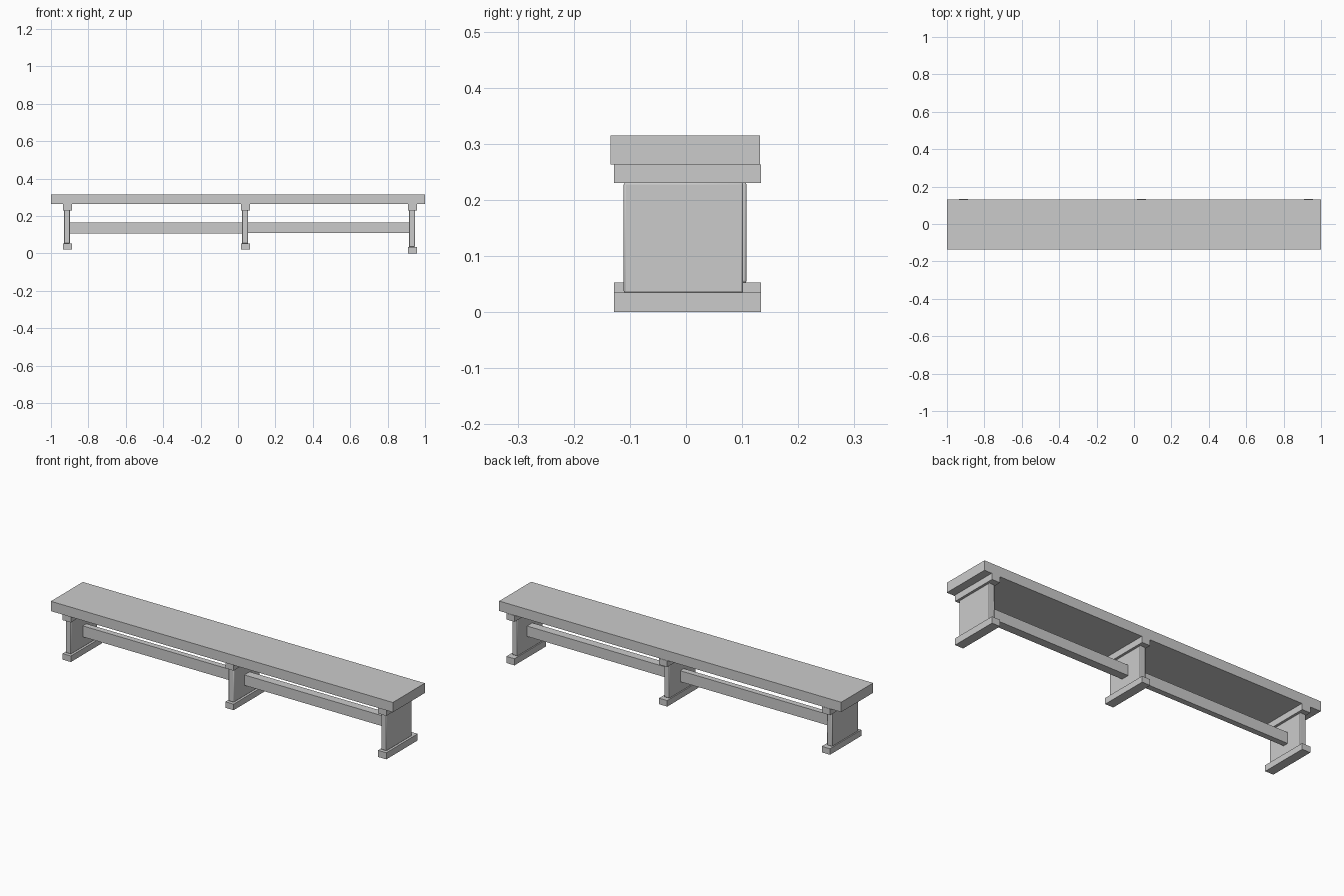
import bpy

if "Cube" in bpy.data.objects:
    bpy.data.objects.remove(bpy.data.objects["Cube"])


def box(name, x, y, z, bevel=0.0):
    """Box from (min, max) ranges, optionally with eased edges."""
    bpy.ops.mesh.primitive_cube_add(size=1, location=[(a + b) / 2 for a, b in (x, y, z)])
    ob = bpy.context.object
    ob.name = name
    ob.scale = [b - a for a, b in (x, y, z)]
    bpy.ops.object.transform_apply(location=False, rotation=False, scale=True)
    if bevel:
        mod = ob.modifiers.new("eased_edges", 'BEVEL')
        mod.width = bevel
        mod.segments = 2
        bpy.ops.object.shade_smooth_by_angle()
    return ob


# Seat plank
box("seat", (-1, 1), (-0.135, 0.132), (0.263, 0.315))

# Three trestle legs: top cleat, upright panel, foot (the right one sits lower)
for side, cx, foot_z, back in (("left", -0.912, 0.021, 0.108),
                               ("middle", 0.040, 0.021, 0.108),
                               ("right", 0.933, 0.0, 0.102)):
    cleat_x = (cx - 0.024, cx + 0.024)
    foot_top = foot_z + (0.035 if side == "right" else 0.032)
    box(side + "_cleat", cleat_x, (-0.128, 0.134), (0.23, 0.263))
    box(side + "_upright", (cx - 0.019, cx + 0.013), (-0.111, back),
        (foot_top - 0.001, 0.231), 0.004)
    box(side + "_foot", cleat_x, (-0.128, 0.134), (foot_z, foot_top))

# Stretcher rails between the uprights
box("left_stretcher", (-0.901, 0.023), (-0.012, 0.018), (0.107, 0.165))
box("right_stretcher", (0.051, 0.916), (-0.022, 0.022), (0.109, 0.164))
